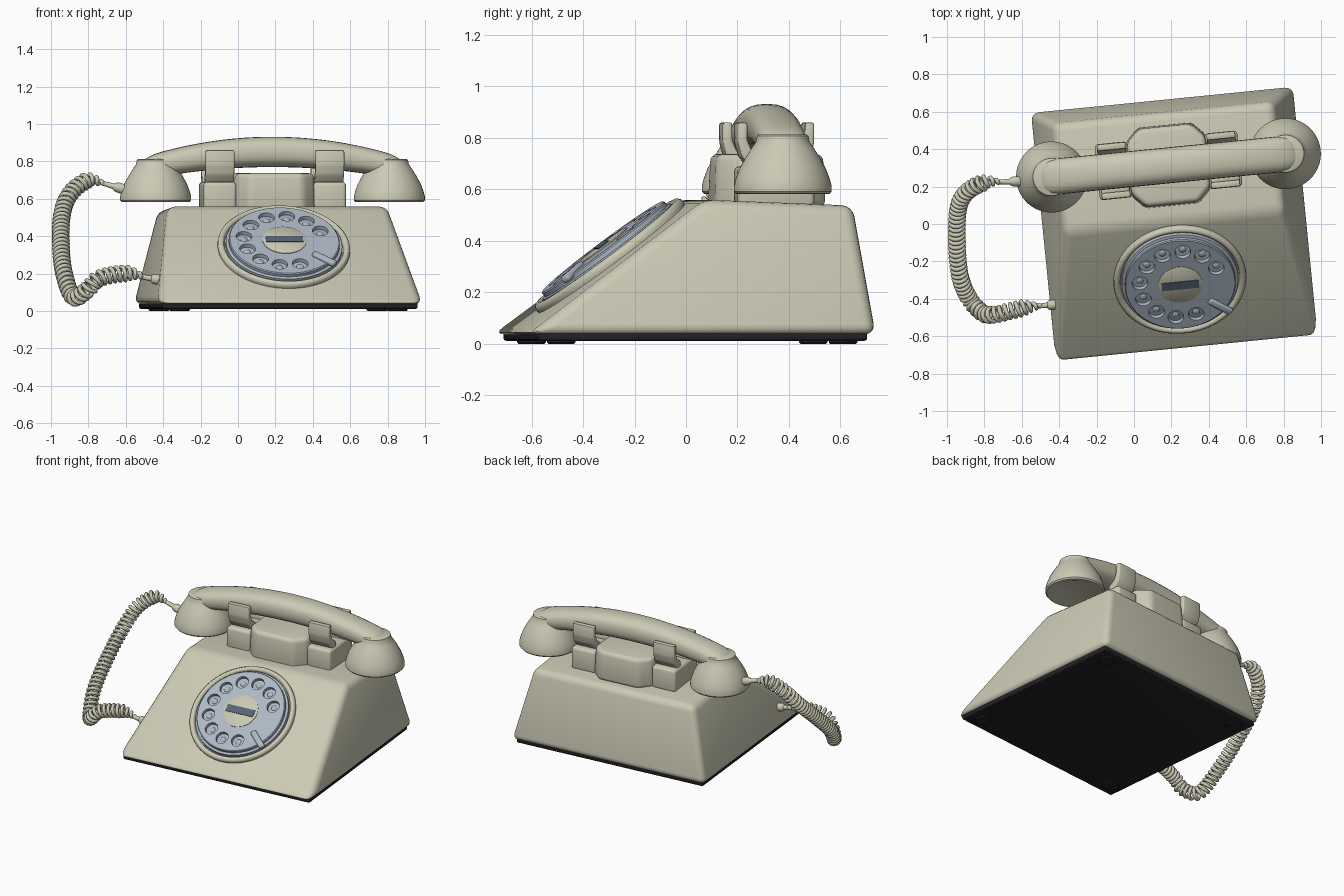
import bpy, bmesh, math
from mathutils import Matrix, Vector

cube = bpy.data.objects.get("Cube")
if cube:
    bpy.data.objects.remove(cube)


def material(name, rgb):
    m = bpy.data.materials.new(name)
    m.use_nodes = True
    m.diffuse_color = (*rgb, 1)
    bsdf = next(n for n in m.node_tree.nodes if n.type == 'BSDF_PRINCIPLED')
    bsdf.inputs["Base Color"].default_value = (*rgb, 1)
    bsdf.inputs["Roughness"].default_value = 0.5
    return m


CREAM = material("cream", (0.60, 0.59, 0.46))
BLUE = material("blue_grey", (0.42, 0.48, 0.56))
SLATE = material("slate", (0.09, 0.13, 0.18))
BLACK = material("black", (0.016, 0.016, 0.019))

# Whole phone is turned a little; the dial lies on the sloping front
PHONE = Matrix.Translation((0.215, 0.005, 0)) @ Matrix.Rotation(math.radians(5.7), 4, 'Z')
DIAL = PHONE @ Matrix.Translation((0, -0.295, 0.331)) @ Matrix.Rotation(math.radians(36.9), 4, 'X')


def finish(name, bm, mat, matrix=PHONE, angle=35):
    bmesh.ops.recalc_face_normals(bm, faces=bm.faces)
    me = bpy.data.meshes.new(name)
    bm.to_mesh(me)
    bm.free()
    me.polygons.foreach_set("use_smooth", [True] * len(me.polygons))
    me.set_sharp_from_angle(angle=math.radians(angle))
    me.materials.append(mat)
    ob = bpy.data.objects.new(name, me)
    ob.matrix_world = matrix
    bpy.context.scene.collection.objects.link(ob)
    return ob


def loft(name, rings, mat, matrix=PHONE, bevel=0, angle=35, segments=4):
    """Skin a list of equal-length vertex rings and cap both ends."""
    bm = bmesh.new()
    vs = [[bm.verts.new(p) for p in ring] for ring in rings]
    n = len(vs[0])
    for a, b in zip(vs, vs[1:]):
        for i in range(n):
            bm.faces.new((a[i], a[(i + 1) % n], b[(i + 1) % n], b[i]))
    bm.faces.new(vs[0])
    bm.faces.new(vs[-1])
    if bevel:
        bmesh.ops.recalc_face_normals(bm, faces=bm.faces)
        bmesh.ops.bevel(bm, geom=bm.edges[:], offset=bevel, segments=segments,
                        profile=0.5, affect='EDGES', clamp_overlap=True)
    return finish(name, bm, mat, matrix, angle)


def rect(x0, x1, y0, y1, z):
    return [(x0, y0, z), (x1, y0, z), (x1, y1, z), (x0, y1, z)]


def box(name, x0, x1, y0, y1, z0, z1, mat, matrix=PHONE, bevel=0.01):
    return loft(name, [rect(x0, x1, y0, y1, z0), rect(x0, x1, y0, y1, z1)],
                mat, matrix, bevel, segments=3)


def circle(r, z, steps, cx=0, cy=0):
    return [(cx + r * math.cos(math.tau * i / steps), cy + r * math.sin(math.tau * i / steps), z)
            for i in range(steps)]


def lathe(name, profile, mat, matrix=PHONE, steps=64, angle=35, cx=0, cy=0):
    return loft(name, [circle(r, z, steps, cx, cy) for r, z in profile], mat, matrix, angle=angle)


# Body, base plate and feet
top = rect(-0.59, 0.59, 0.01, 0.59, 0.56)
top = [(x, y, 0.56 if y < 0.3 else 0.537) for x, y, z in top]
loft("body", [rect(-0.712, 0.712, -0.69, 0.668, 0.037), top], CREAM, bevel=0.042)
box("base_plate", -0.685, 0.685, -0.65, 0.635, 0.012, 0.046, BLACK)
for sx in (-1, 1):
    for sy in (-1, 1):
        lathe("foot", [(0.05, 0), (0.056, 0.006), (0.056, 0.02)], BLACK, steps=24,
              cx=0.585 * sx, cy=0.55 * sy)

# Dial surround, trough and finger wheel
lathe("dial_surround", [(0.345, -0.03), (0.355, 0.01), (0.353, 0.025), (0.343, 0.035), (0.331, 0.035),
                        (0.322, 0.027), (0.318, 0.01)], CREAM, DIAL, 72, 50)
lathe("dial_trough", [(0.312, 0), (0.312, 0.034), (0.302, 0.038)], BLUE, DIAL, 72)
wheel = lathe("finger_wheel", [(0.297, 0.022), (0.297, 0.054), (0.292, 0.059)], BLUE, DIAL, 72)
hole_angles = [math.radians(23 + 29.5 * i) for i in range(10)]
bm = bmesh.new()
for a in hole_angles:
    at = Matrix.Translation((0.217 * math.cos(a), 0.217 * math.sin(a), 0.064))
    bmesh.ops.create_cone(bm, cap_ends=True, segments=24, radius1=0.04, radius2=0.046,
                          depth=0.056, matrix=at)
cutter = finish("hole_cutter", bm, BLUE, DIAL)
cut = wheel.modifiers.new("holes", 'BOOLEAN')
cut.object = cutter
cut.solver = 'EXACT'
bpy.context.view_layer.update()
wheel.data = bpy.data.meshes.new_from_object(wheel.evaluated_get(bpy.context.evaluated_depsgraph_get()))
wheel.modifiers.clear()
wheel.data.set_sharp_from_angle(angle=math.radians(35))
bpy.data.objects.remove(cutter)
for a in hole_angles:
    lathe("hole_button", [(0.022, 0.034), (0.017, 0.041), (0.008, 0.044)], BLUE, DIAL, 16, 60,
          0.217 * math.cos(a), 0.217 * math.sin(a))

# Dial centre, label and finger stop
lathe("dial_centre", [(0.118, 0.05), (0.118, 0.062), (0.112, 0.066)], CREAM, DIAL, 48)
box("dial_label", -0.1, 0.1, -0.025, 0.025, 0.064, 0.07, SLATE, DIAL, 0)
box("finger_stop", 0.19, 0.335, -0.02, 0.02, 0.045, 0.076, BLUE,
    DIAL @ Matrix.Rotation(math.radians(-40), 4, 'Z'), 0.012)

# Cradle: centre block, side blocks and curved prongs
REST = PHONE @ Matrix.Translation((0, 0.31, 0))


def octagon(k, z):
    half = [(0.22, -0.14), (0.22, 0.14), (0.145, 0.217), (-0.145, 0.217)]
    return [(s * x * k, s * y * k, z) for s in (1, -1) for x, y in half]


loft("cradle_centre", [octagon(1, 0.53), octagon(0.96, 0.737)], CREAM, REST, 0.028)
for sx in (-1, 1):
    cx = 0.295 * sx
    box("cradle_block", cx - 0.088, cx + 0.088, -0.15, 0.15, 0.53, 0.69, CREAM, REST, 0.02)
    for sy in (-1, 1):
        outer = [(0.05, 0.66), (0.105, 0.69), (0.135, 0.73), (0.149, 0.78), (0.149, 0.86)]
        inner = [(0.112, 0.86), (0.112, 0.79), (0.095, 0.75), (0.05, 0.72)]
        rings = [[(cx + dx, y * sy, z) for y, z in outer + inner] for dx in (-0.077, 0.077)]
        loft("cradle_prong", rings, CREAM, REST, 0.009, 45, 2)

# Handset: arched grip and two cups
rings = []
for i in range(-16, 17):
    x = 0.72 * math.sin(math.pi / 2 * i / 16)
    arch = (x / 0.62) ** 2
    hi, lo = 0.932 - 0.087 * arch, 0.77 - 0.055 * arch
    k = max(0.12, 1 - max(0, (abs(x) - 0.6) / 0.12) ** 2.5) ** 0.5
    mid, half = (hi + lo) / 2, (hi - lo) / 2
    ring = []
    for j in range(24):
        c, s = math.cos(math.tau * j / 24), math.sin(math.tau * j / 24)
        ring.append((x, 0.096 * k * math.copysign(abs(c) ** 0.8, c),
                     mid + half * k * math.copysign(abs(s) ** 0.8, s)))
    rings.append(ring)
loft("handset_grip", rings, CREAM, REST, angle=50)
for sx in (-1, 1):
    lathe("handset_cup", [(0.14, 0.592), (0.165, 0.582), (0.182, 0.583), (0.19, 0.592), (0.19, 0.612),
                          (0.183, 0.64), (0.168, 0.68), (0.145, 0.722), (0.118, 0.765), (0.104, 0.785),
                          (0.1, 0.808), (0.092, 0.813)], CREAM, REST, 48, 40, 0.628 * sx)

# Coiled cord wound around a smooth path
path = [Vector(p) for p in (
    (-0.71, 0.225, 0.68), (-0.8, 0.222, 0.70), (-0.895, 0.17, 0.63), (-0.94, 0.08, 0.52),
    (-0.947, -0.1, 0.36), (-0.93, -0.28, 0.2), (-0.88, -0.4, 0.075), (-0.81, -0.475, 0.11),
    (-0.75, -0.485, 0.17), (-0.66, -0.465, 0.195), (-0.57, -0.445, 0.2), (-0.49, -0.437, 0.178))]
ext = [2 * path[0] - path[1]] + path + [2 * path[-1] - path[-2]]
fine = []
for a, b, c, d in zip(ext, ext[1:], ext[2:], ext[3:]):
    for i in range(40):
        t = i / 40
        fine.append(0.5 * (2 * b + (c - a) * t + (2 * a - 5 * b + 4 * c - d) * t * t
                           + (3 * b - a - 3 * c + d) * t ** 3))
dist = [0]
for p, q in zip(fine, fine[1:]):
    dist.append(dist[-1] + (q - p).length)
total, coils, per = dist[-1], 50, 14
points, k, side = [], 0, Vector((0, 1, 0))
for i in range(coils * per + 1):
    f = i / (coils * per)
    while k < len(fine) - 2 and dist[k + 1] < f * total:
        k += 1
    w = (f * total - dist[k]) / (dist[k + 1] - dist[k])
    tangent = (fine[k + 1] - fine[k]).normalized()
    side = (side - tangent * side.dot(tangent)).normalized()
    radius = 0.037 * min(1, f / 0.07, (1 - f) / 0.07)
    a = math.tau * i / per
    points.append(fine[k].lerp(fine[k + 1], w)
                  + radius * (math.cos(a) * side + math.sin(a) * tangent.cross(side)))
curve = bpy.data.curves.new("coiled_cord", 'CURVE')
curve.dimensions = '3D'
curve.bevel_depth = 0.0115
curve.bevel_resolution = 2
curve.use_fill_caps = True
spline = curve.splines.new('POLY')
spline.points.add(len(points) - 1)
for sp, p in zip(spline.points, points):
    sp.co = (*p, 1)
curve.materials.append(CREAM)
bpy.context.scene.collection.objects.link(bpy.data.objects.new("coiled_cord", curve))

# Tapered cord sleeves at the cup and the body
for name, start, end in (("cup_cord_sleeve", Vector((-0.57, 0.23, 0.64)), path[0]),
                         ("body_cord_sleeve", Vector((-0.41, -0.43, 0.165)), path[-1])):
    axis = end - start
    aim = Matrix.Translation(start) @ axis.to_track_quat('Z', 'Y').to_matrix().to_4x4()
    n = axis.length
    lathe(name, [(0.027, 0), (0.027, n * 0.5), (0.024, n * 0.6), (0.015, n * 0.68), (0.012, n + 0.02)],
          CREAM, aim, 20)
